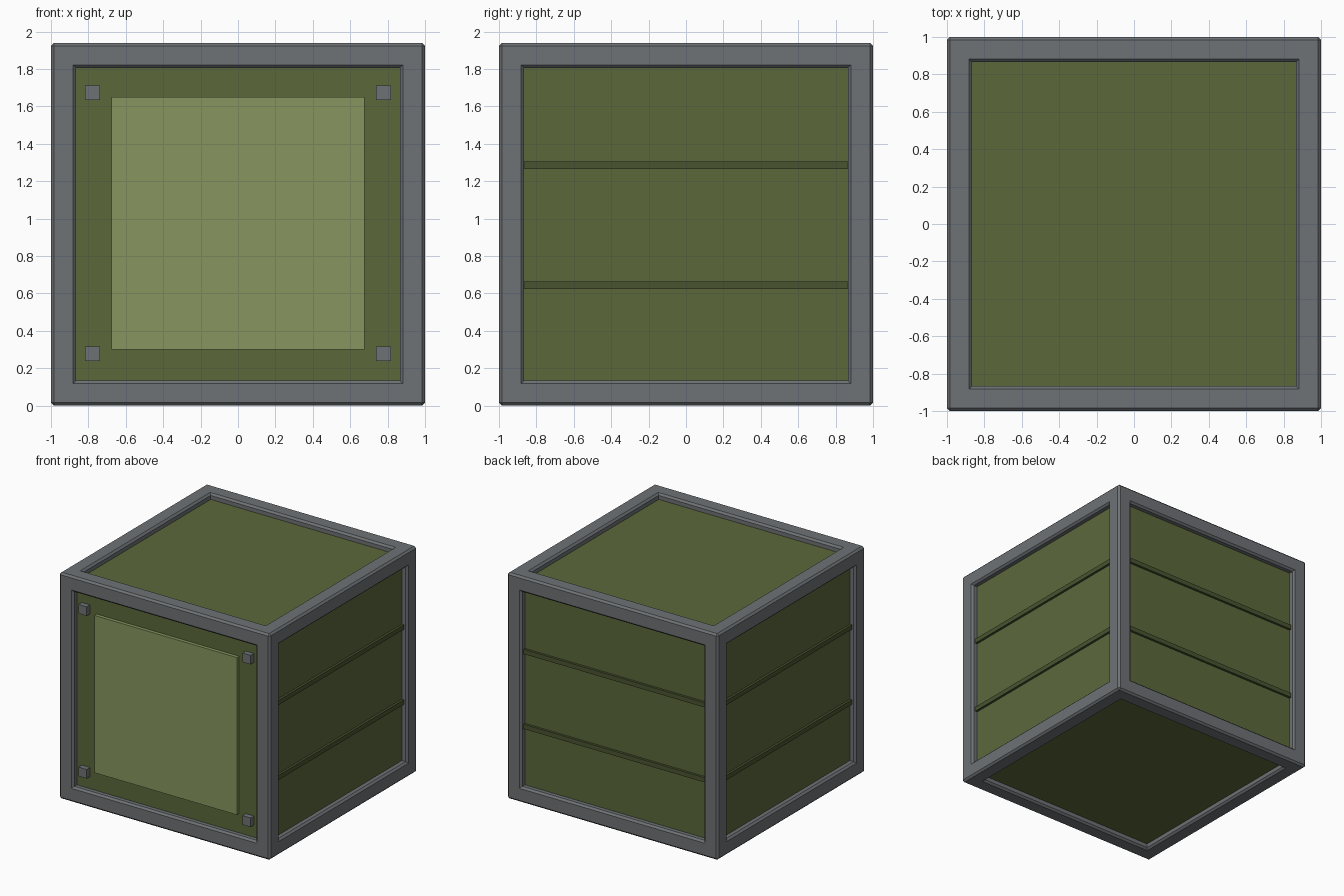
import bpy, bmesh
from itertools import product
from mathutils import Vector

if "Cube" in bpy.data.objects:
    bpy.data.objects.remove(bpy.data.objects["Cube"])

H = 1.94          # overall height
BEAM = 0.135      # frame beam width
CHAMFER = 0.016
PANEL = 0.95      # half width of the recessed body


def material(name, rgb):
    m = bpy.data.materials.new(name)
    m.diffuse_color = (*rgb, 1)
    m.use_nodes = True
    m.node_tree.nodes["Principled BSDF"].inputs["Base Color"].default_value = m.diffuse_color
    return m


FRAME = material("frame_grey", (0.156, 0.168, 0.178))
GREEN = material("body_green", (0.105, 0.138, 0.044))
DARK = material("rib_green", (0.067, 0.087, 0.030))
LIGHT = material("plate_green", (0.242, 0.301, 0.112))


def add_object(name, bm, mat):
    me = bpy.data.meshes.new(name)
    bm.to_mesh(me)
    bm.free()
    me.materials.append(mat)
    ob = bpy.data.objects.new(name, me)
    bpy.context.collection.objects.link(ob)
    return ob


def box(name, lo, hi, mat):
    lo, hi = Vector(lo), Vector(hi)
    bm = bmesh.new()
    bmesh.ops.create_cube(bm, size=1)
    for v in bm.verts:
        v.co = (lo + hi) / 2 + v.co * (hi - lo)
    return add_object(name, bm, mat)


# Frame: twelve joined beams as one closed shell, outer edges chamfered
side = [-1, -1 + BEAM, 1 - BEAM, 1]
axes = [side, side, [0, BEAM, H - BEAM, H]]
beams = {c for c in product(range(3), repeat=3) if c.count(1) <= 1}
bm = bmesh.new()
grid = {}


def corner(i):
    if i not in grid:
        grid[i] = bm.verts.new([axes[k][i[k]] for k in range(3)])
    return grid[i]


for c in beams:
    for a, s in product(range(3), (0, 1)):
        nb = list(c)
        nb[a] += 2 * s - 1
        if tuple(nb) in beams:
            continue
        u, v = (a + 1) % 3, (a + 2) % 3
        loop = []
        for du, dv in ((0, 0), (1, 0), (1, 1), (0, 1)):
            p = list(c)
            p[a] += s
            p[u] += du
            p[v] += dv
            loop.append(corner(tuple(p)))
        bm.faces.new(loop if s else loop[::-1])
bm.normal_update()
edges = [e for e in bm.edges if e.calc_face_angle_signed(0) > 0.1]
bmesh.ops.bevel(bm, geom=edges, offset=CHAMFER, segments=1, profile=0.5,
                affect='EDGES', clamp_overlap=True)
add_object("frame", bm, FRAME)

# Recessed body panels
box("body", (-PANEL, -PANEL, 1 - PANEL), (PANEL, PANEL, H - 1 + PANEL), GREEN)

# Two horizontal ribs on the right, left and back panels
L = 1 - BEAM
for i, z in enumerate((0.643, 1.286), 1):
    z0, z1 = z - 0.02, z + 0.02
    box(f"right_rib_{i}", (PANEL - 0.02, -L, z0), (0.97, L, z1), DARK)
    box(f"left_rib_{i}", (-0.97, -L, z0), (0.02 - PANEL, L, z1), DARK)
    box(f"back_rib_{i}", (-L, PANEL - 0.02, z0), (L, 0.97, z1), DARK)

# Raised front plate
box("front_plate", (-0.675, -0.98, 0.30), (0.675, -PANEL + 0.02, 1.65), LIGHT)

# Four square bolts around the plate
for sx, x in (("left", -0.778), ("right", 0.778)):
    for sz, z in (("lower", 0.278), ("upper", 1.673)):
        box(f"{sz}_{sx}_bolt", (x - 0.039, -0.995, z - 0.039),
            (x + 0.039, -PANEL + 0.02, z + 0.039), FRAME)
